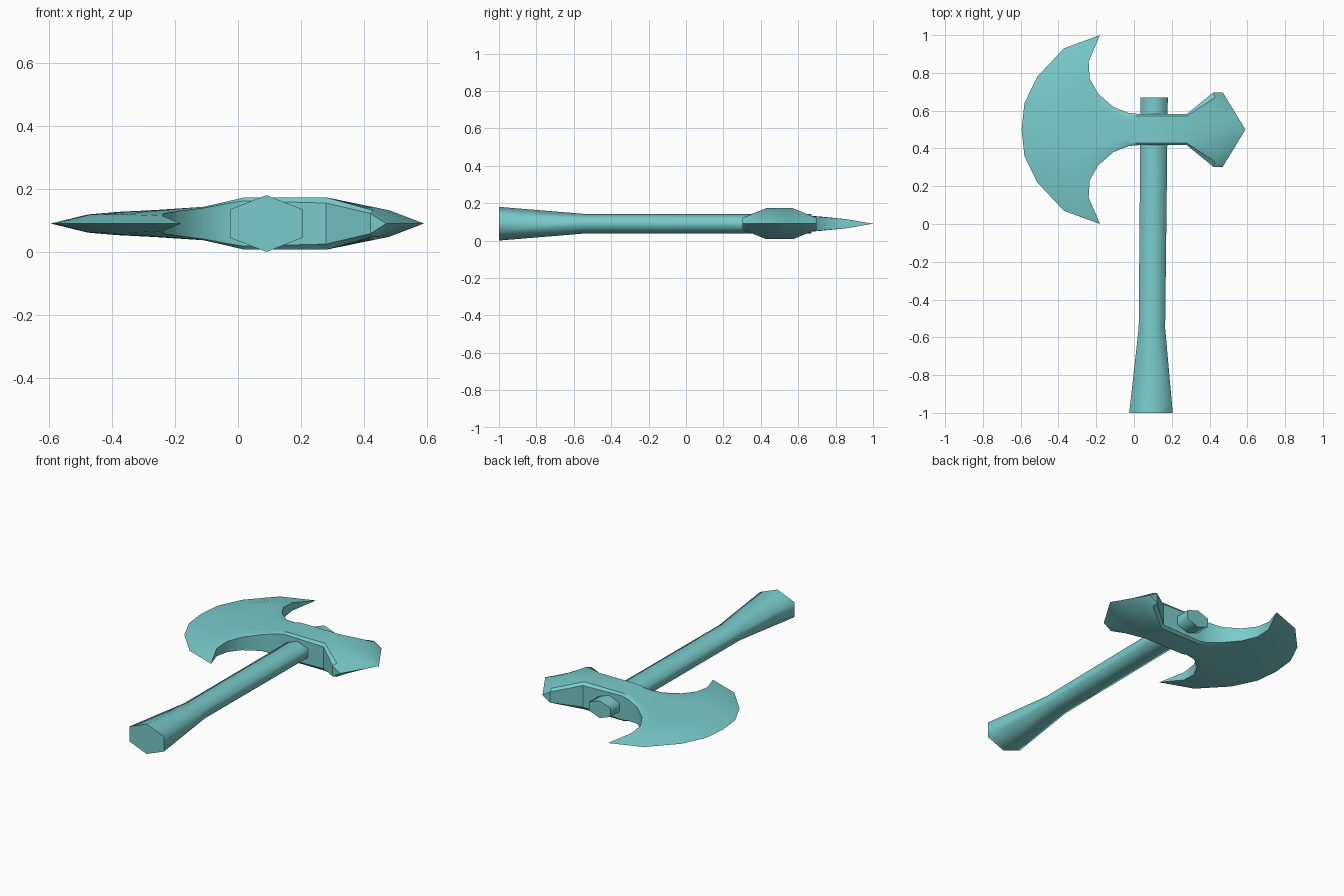
import bpy, bmesh, math

cube = bpy.data.objects.get("Cube")
if cube:
    bpy.data.objects.remove(cube, do_unlink=True)

MID_Z = 0.09    # height of the flat symmetry plane
HEAD_Y = 0.5    # centre line of the head

teal = bpy.data.materials.new("teal")
teal.use_nodes = True
colour = (0.19, 0.60, 0.59, 1)
teal.diffuse_color = colour
teal.node_tree.nodes["Principled BSDF"].inputs["Base Color"].default_value = colour


def finish(bm, name, angle):
    bmesh.ops.remove_doubles(bm, verts=bm.verts, dist=0.0005)
    bmesh.ops.recalc_face_normals(bm, faces=bm.faces)
    mesh = bpy.data.meshes.new(name)
    bm.to_mesh(mesh)
    bm.free()
    mesh.materials.append(teal)
    obj = bpy.data.objects.new(name, mesh)
    bpy.context.collection.objects.link(obj)
    bpy.ops.object.select_all(action='DESELECT')
    obj.select_set(True)
    bpy.context.view_layer.objects.active = obj
    bpy.ops.object.shade_smooth_by_angle(angle=math.radians(angle))


def bridge(bm, rings):
    """Join consecutive closed loops of equal length with quads."""
    for a, b in zip(rings, rings[1:]):
        n = len(a)
        for i in range(n):
            j = (i + 1) % n
            bm.faces.new((a[i], a[j], b[j], b[i]))


# Handle: six-sided grip flaring at the butt
bm = bmesh.new()
rings = []
for y, cx, half_w, half_h in [(-1, 0.09, 0.115, 0.09), (-0.55, 0.095, 0.07, 0.053),
                              (0.67, 0.107, 0.072, 0.052)]:
    ring = []
    for k in range(6):
        a = math.radians(90 + 60 * k)
        ring.append(bm.verts.new((cx + half_w * math.cos(a) / math.cos(math.pi / 6),
                                  y, MID_Z + half_h * math.sin(a))))
    rings.append(ring)
bridge(bm, rings)
bm.faces.new(rings[0])
bm.faces.new(rings[-1])
finish(bm, "handle", 75)

# Head: nested arcs from the hammer ridge through the neck to the cutting edge.
# Each stage: x at middle, x at end, half width, half thickness, rim half thickness
BLADE_ARC = [(0, 0), (0.28, 0.036), (0.56, 0.2), (0.86, 0.54), (1, 1)]
LINEAR = [(g, g) for g, f in BLADE_ARC]
stages = [
    (0.59, 0.47, 0.197, 0, 0, LINEAR),
    (0.48, 0.42, 0.197, 0.042, 0.032, LINEAR),
    (0.28, 0.28, 0.083, 0.083, 0.065, LINEAR),
    (0.02, 0.02, 0.083, 0.083, 0.072, LINEAR),
    (-0.03, -0.03, 0.088, 0.071, 0.064, LINEAR),
    (-0.11, -0.11, 0.12, 0.053, 0.049, LINEAR),
    (-0.26, -0.19, 0.19, 0.043, 0.039, BLADE_ARC),
    (-0.38, -0.235, 0.27, 0.037, 0.032, BLADE_ARC),
    (-0.475, -0.24, 0.36, 0.029, 0.024, BLADE_ARC),
    (-0.595, -0.18, 0.5, 0, 0, BLADE_ARC),
]
bm = bmesh.new()
rings = []
for xm, xe, width, thick, rim, arc in stages:
    across = [(-g, f) for g, f in reversed(arc[1:])] + arc
    row = [(xm + (xe - xm) * f, HEAD_Y + g * width, rim if abs(g) == 1 else thick)
           for g, f in across]
    top = [bm.verts.new((x, y, MID_Z + h)) for x, y, h in row]
    under = [bm.verts.new((x, y, MID_Z - h)) for x, y, h in row]
    rings.append(top + under[::-1])
bridge(bm, rings)
finish(bm, "axe_head", 35)
